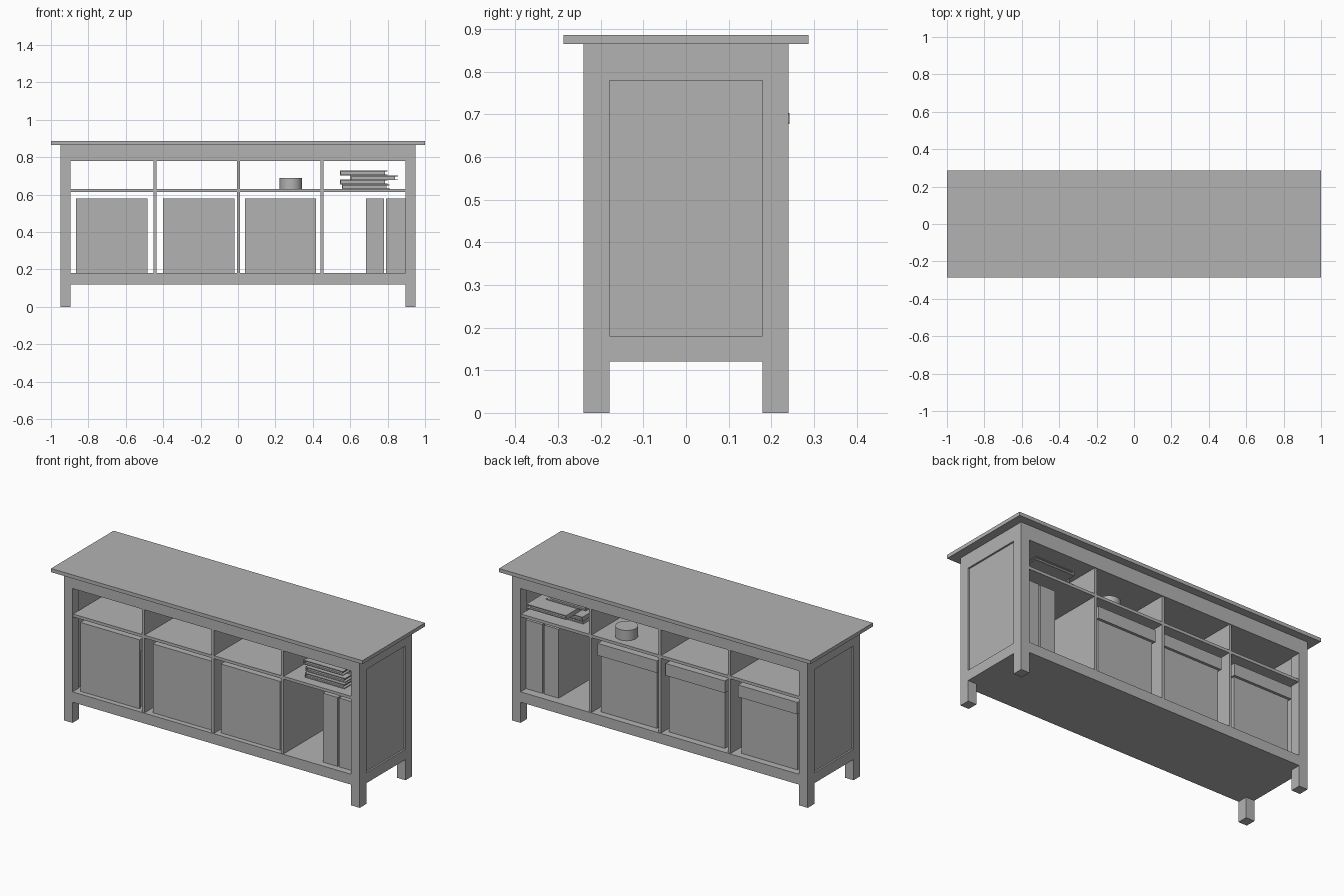
import bpy

cube = bpy.data.objects.get("Cube")
if cube:
    bpy.data.objects.remove(cube, do_unlink=True)

grey = bpy.data.materials.new("plain_grey")
grey.use_nodes = True
colour = (0.45, 0.45, 0.45, 1)
grey.diffuse_color = colour
grey.node_tree.nodes["Principled BSDF"].inputs["Base Color"].default_value = colour


def box(name, x, y, z):
    """Box spanning the given (low, high) ranges."""
    spans = (x, y, z)
    bpy.ops.mesh.primitive_cube_add(size=1, location=[(a + b) / 2 for a, b in spans])
    ob = bpy.context.object
    ob.name = name
    ob.scale = [b - a for a, b in spans]
    bpy.ops.object.transform_apply(location=False, rotation=False, scale=True)
    ob.data.materials.append(grey)
    return ob


def span(side, a, b):
    """Range between two distances from the middle, on one side."""
    return tuple(sorted((side * a, side * b)))


FOOT, FLOOR, HEAD, UNDER = 0.12, 0.18, 0.78, 0.865

# Table top and the four posts
box("table_top", (-1, 1), (-0.287, 0.287), (UNDER, 0.886))
for sx in (-1, 1):
    for sy in (-1, 1):
        box("post", span(sx, 0.895, 0.95), span(sy, 0.18, 0.24), (0, UNDER))

# Base and header, solid between the posts
for name, z in (("base", (FOOT, FLOOR)), ("header", (HEAD, UNDER))):
    box(name, (-0.895, 0.895), (-0.24, 0.24), z)
    for s in (-1, 1):
        box(name + "_end", span(s, 0.895, 0.95), (-0.18, 0.18), z)

# Recessed end panels
for s in (-1, 1):
    box("end_panel", span(s, 0.9, 0.94), (-0.18, 0.18), (FLOOR, HEAD))

# Shelf and dividers
box("shelf", (-0.895, 0.895), (-0.235, 0.235), (0.613, 0.63))
for x in (-0.443, 0.003, 0.45):
    box("divider", (x - 0.008, x + 0.008), (-0.235, 0.235), (FLOOR, HEAD))

# Storage boxes with a lid lip at the back
for x in (-0.865, -0.4, 0.037):
    box("storage_box", (x + 0.01, x + 0.37), (-0.2, 0.2), (FLOOR, 0.57))
    box("box_front", (x, x + 0.38), (-0.21, -0.2), (FLOOR, 0.58))
    box("box_lid", (x, x + 0.38), (-0.2, 0.215), (0.51, 0.58))

# Upright binders
for x in ((0.685, 0.78), (0.79, 0.895)):
    box("binder", x, (-0.2, 0.19), (FLOOR, 0.58))

# Stacked books: two covers, a spine and inset pages
books = ((0.555, 0.63, -0.18, 0.15), (0.545, 0.655, -0.16, 0.17),
         (0.6, 0.677, -0.1, 0.243), (0.545, 0.703, -0.18, 0.14))
for x, z, front, back in books:
    box("book_spine", (x, x + 0.006), (front, back), (z, z + 0.026))
    box("book_pages", (x, x + 0.24), (front + 0.012, back - 0.012), (z + 0.003, z + 0.022))
    for dz in (0, 0.02):
        box("book_cover", (x, x + 0.255), (front, back), (z + dz, z + dz + 0.005))

# Round tin
bpy.ops.mesh.primitive_cylinder_add(vertices=32, radius=0.06, depth=0.06, location=(0.283, 0.14, 0.66))
tin = bpy.context.object
tin.name = "round_tin"
tin.data.materials.append(grey)
bpy.ops.object.shade_smooth_by_angle()
